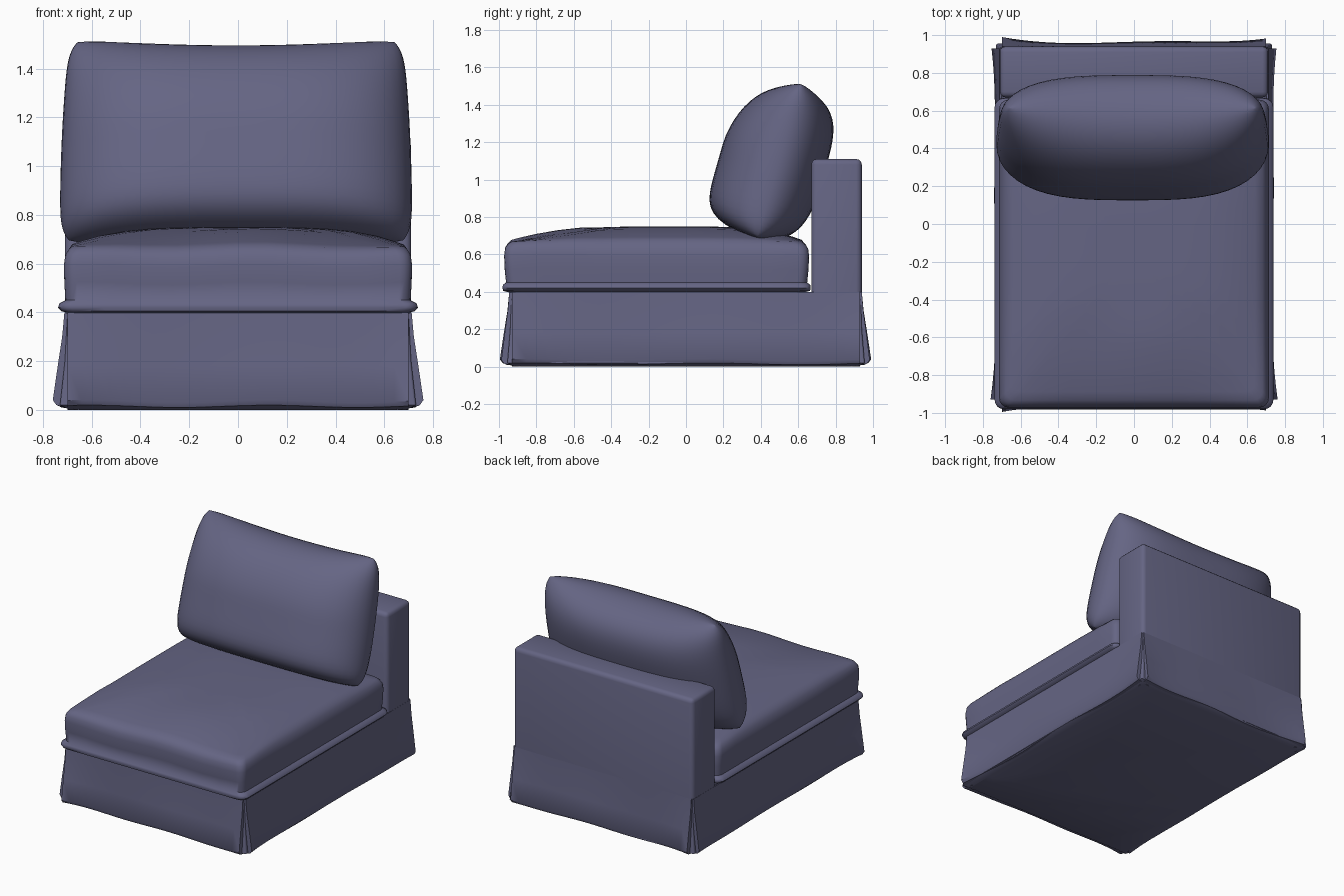
import bpy, bmesh, math
from mathutils import Vector, Matrix

if "Cube" in bpy.data.objects:
    bpy.data.objects.remove(bpy.data.objects["Cube"])

mat = bpy.data.materials.new("slate_fabric")
mat.diffuse_color = (0.13, 0.13, 0.23, 1)
mat.use_nodes = True
mat.node_tree.nodes["Principled BSDF"].inputs["Base Color"].default_value = mat.diffuse_color


def finish(name, bm, angle=40):
    bmesh.ops.remove_doubles(bm, verts=bm.verts, dist=1e-5)
    bmesh.ops.recalc_face_normals(bm, faces=bm.faces)
    me = bpy.data.meshes.new(name)
    bm.to_mesh(me)
    bm.free()
    me.shade_smooth()
    me.set_sharp_from_angle(angle=math.radians(angle))
    me.materials.append(mat)
    ob = bpy.data.objects.new(name, me)
    bpy.context.collection.objects.link(ob)
    return ob


def loft(bm, rows, closed=False):
    vs = [[bm.verts.new(p) for p in r] for r in rows]
    n = len(vs[0])
    for a, b in zip(vs, vs[1:]):
        for i in range(n if closed else n - 1):
            j = (i + 1) % n
            bm.faces.new((a[i], a[j], b[j], b[i]))
    return vs


def rounded_rect(hx, hy, r, z, cy=0.0, arc=4, seg=10):
    corners = []
    for k, (sx, sy) in enumerate([(1, 1), (-1, 1), (-1, -1), (1, -1)]):
        for i in range(arc + 1):
            a = math.pi / 2 * (k + i / arc)
            corners.append(Vector((sx * (hx - r) + r * math.cos(a),
                                   cy + sy * (hy - r) + r * math.sin(a), z)))
    pts = []
    for i, p in enumerate(corners):
        q = corners[(i + 1) % len(corners)]
        m = seg if i % (arc + 1) == arc else 1
        pts += [p.lerp(q, s / m) for s in range(m)]
    return pts


# Base core, visible inside the corner pleats
bm = bmesh.new()
rows = loft(bm, [rounded_rect(hx, hy, 0.01, z) for hx, hy, z in
                 [(0.70, 0.935, 0.40), (0.71, 0.94, 0.2), (0.73, 0.955, 0.02), (0.69, 0.92, 0.0)]], True)
bm.faces.new(rows[0])
bm.faces.new(rows[-1])
finish("base_core", bm)


# Flared skirt panels, wavier towards the hem and open at the corners
def skirt(name, half, dist, turn, phase):
    bm = bmesh.new()
    profile = [(0.0, 0.40, 0.0), (0.004, 0.30, 0.2), (0.012, 0.18, 0.6), (0.022, 0.035, 1.0),
               (0.012, 0.015, 0.8), (-0.06, 0.0, 0.0), (-0.06, 0.38, 0.0)]
    rot = Matrix.Rotation(turn, 3, 'Z')
    cols = []
    for i in range(25):
        u = -1 + i / 12
        wave = 0.026 * u ** 4 + 0.006 * math.sin(4 * u + phase)
        cols.append([rot @ Vector((u * half, -(dist + o + w * wave),
                                   z + (0.006 * w * math.sin(6 * u + phase) if w > 0.7 else 0)))
                     for o, z, w in profile])
    rows = loft(bm, cols, True)
    bm.faces.new(rows[0])
    bm.faces.new(rows[-1])
    finish(name, bm)


for name, half, dist, turn, phase in [
        ("front_skirt", 0.70, 0.945, 0, 0.5), ("right_skirt", 0.93, 0.712, math.pi / 2, 0.8),
        ("back_skirt", 0.70, 0.94, math.pi, 2.6), ("left_skirt", 0.93, 0.712, -math.pi / 2, 2.2)]:
    skirt(name, half, dist, turn, phase)

# Upright back frame
bm = bmesh.new()
bmesh.ops.create_cube(bm, size=1, matrix=Matrix.Translation((0, 0.805, 0.71))
                      @ Matrix.Diagonal((1.42, 0.27, 0.80, 1)))
bmesh.ops.bevel(bm, geom=[e for e in bm.edges if max(v.co.z for v in e.verts) > 1],
                offset=0.03, segments=3, profile=0.5, affect='EDGES')
finish("back_frame", bm, 50)

# Seat cushion with a bottom welt and a crowned top
bm = bmesh.new()
CY, HX, HY = -0.157, 0.712, 0.812
rings = [rounded_rect(hx, hy, 0.05, z, CY) for hx, hy, z in
         [(0.69, 0.79, 0.397), (0.725, 0.82, 0.405), (0.738, 0.824, 0.42), (0.732, 0.822, 0.437),
          (0.708, 0.805, 0.45), (0.712, 0.812, 0.52), (0.714, 0.815, 0.59), (0.708, 0.81, 0.63),
          (0.695, 0.797, 0.652)]]
for s in (0.955, 0.9, 0.8, 0.65, 0.5, 0.35, 0.2, 0.06):
    ring = rounded_rect(HX * s, HY * s, 0.05 * s, 0, CY)
    for p in ring:
        x, y = p.x / HX, (p.y - CY) / HY
        p.z = 0.662 + 0.088 * (1 - abs(x) ** 4) * (1 - abs(y - 0.1 * (1 - y * y)) ** 3.5)
    rings.append(ring)
for ring in rings[5:]:
    for p in ring:
        p.z += 0.006 * math.sin(9 * p.x + 1) * (p.y < -0.5)
rows = loft(bm, rings, True)
bm.faces.new(rows[0])
bm.faces.new(rows[-1])
finish("seat_cushion", bm, 60)

# Leaning back pillow: two bulged sheets sharing a pinched rim
bm = bmesh.new()
N = 28
bottom, axis, normal = Vector((-0.008, 0.38, 0.685)), Vector((0, 0.275, 0.962)), Vector((0, 0.962, -0.275))


def pillow_point(i, j, side):
    u, v = (math.sin(math.pi / 2 * (-1 + 2 * k / N)) for k in (i, j))
    if side < 0:
        depth, p = 0.315, (1.8 if v > 0 else 7)
    else:
        depth, p = 0.25, 3.5
    bulge = math.sqrt(max(0, (1 - abs(u) ** 3.2) * (1 - abs(v) ** p)))
    x = u * (0.715 - 0.018 * v - 0.012 * v * v) * (1 - 0.05 * abs(v) ** 10)
    along = 0.433 * (1 + v * (1 - 0.025 * abs(u) ** 12))
    along -= 0.035 * (1 - u * u) * max(0, v) ** 3
    return bottom + Vector((x, 0, 0)) + axis * along + normal * (side * depth * bulge)


for side in (-1, 1):
    loft(bm, [[pillow_point(i, j, side) for i in range(N + 1)] for j in range(N + 1)])
finish("back_pillow", bm, 80)
